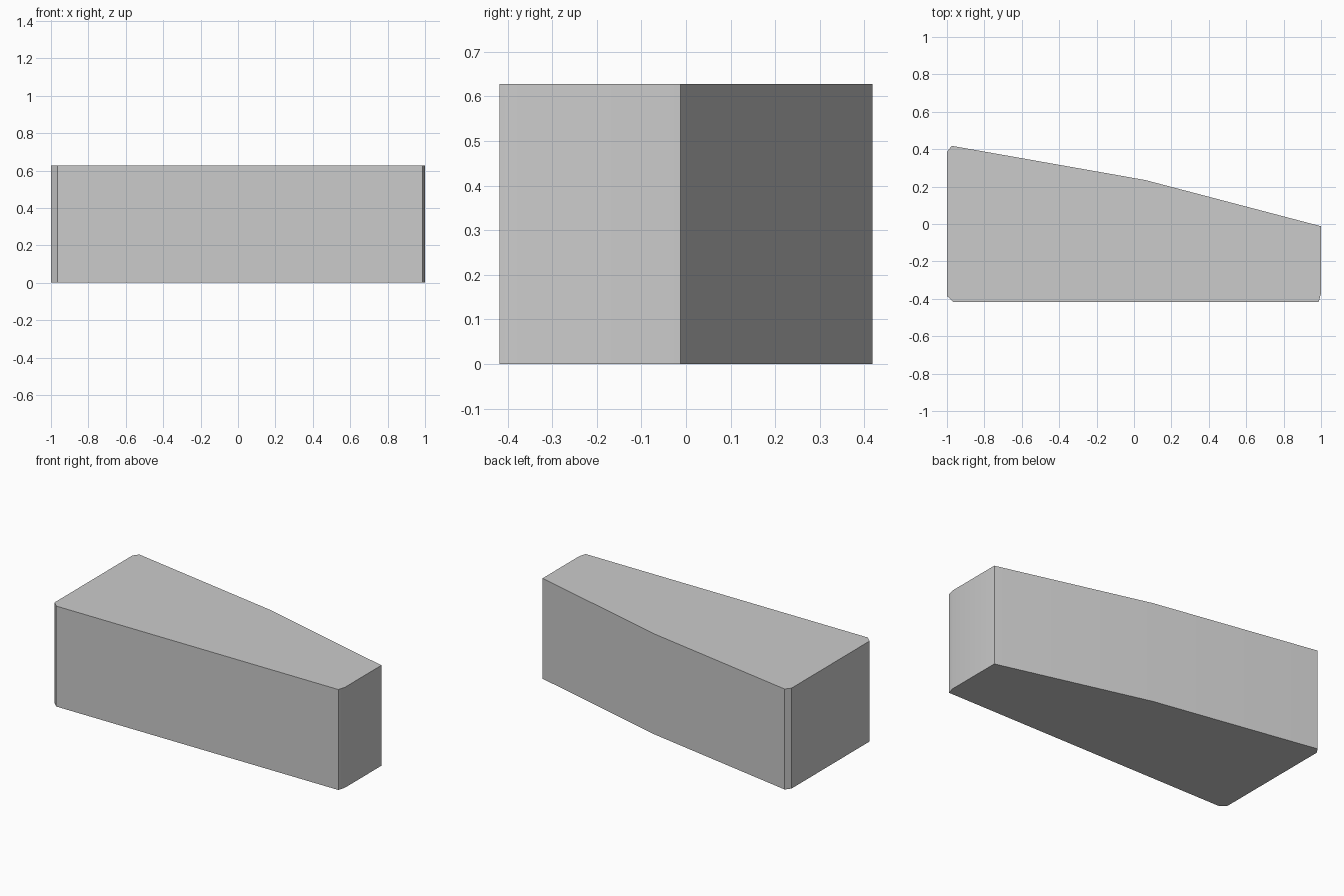
import bpy
import bmesh
from math import radians

cube = bpy.data.objects.get("Cube")
if cube:
    bpy.data.objects.remove(cube, do_unlink=True)

# Plain grey material
grey = bpy.data.materials.new("grey")
grey.use_nodes = True
colour = (0.6, 0.6, 0.6, 1)
grey.diffuse_color = colour
grey.node_tree.nodes["Principled BSDF"].inputs["Base Color"].default_value = colour

# Tapered outline with clipped corners, seen from above
HEIGHT = 0.628
outline = [(-0.965, -0.418), (0.987, -0.418), (1, -0.37), (1, -0.012),
           (0.06, 0.235), (-0.975, 0.418), (-1, 0.385), (-1, -0.385)]

# Extrude the outline into a solid block
bm = bmesh.new()
base = bm.faces.new([bm.verts.new((x, y, 0)) for x, y in outline])
extruded = bmesh.ops.extrude_face_region(bm, geom=[base], use_keep_orig=True)
top_verts = [g for g in extruded["geom"] if isinstance(g, bmesh.types.BMVert)]
bmesh.ops.translate(bm, verts=top_verts, vec=(0, 0, HEIGHT))
bmesh.ops.recalc_face_normals(bm, faces=bm.faces)

mesh = bpy.data.meshes.new("tapered_block")
bm.to_mesh(mesh)
bm.free()
mesh.materials.append(grey)
block = bpy.data.objects.new("tapered_block", mesh)
bpy.context.collection.objects.link(block)

# Blend the shallow bends, keep the corners crisp
bpy.context.view_layer.objects.active = block
block.select_set(True)
bpy.ops.object.shade_smooth_by_angle(angle=radians(30))
